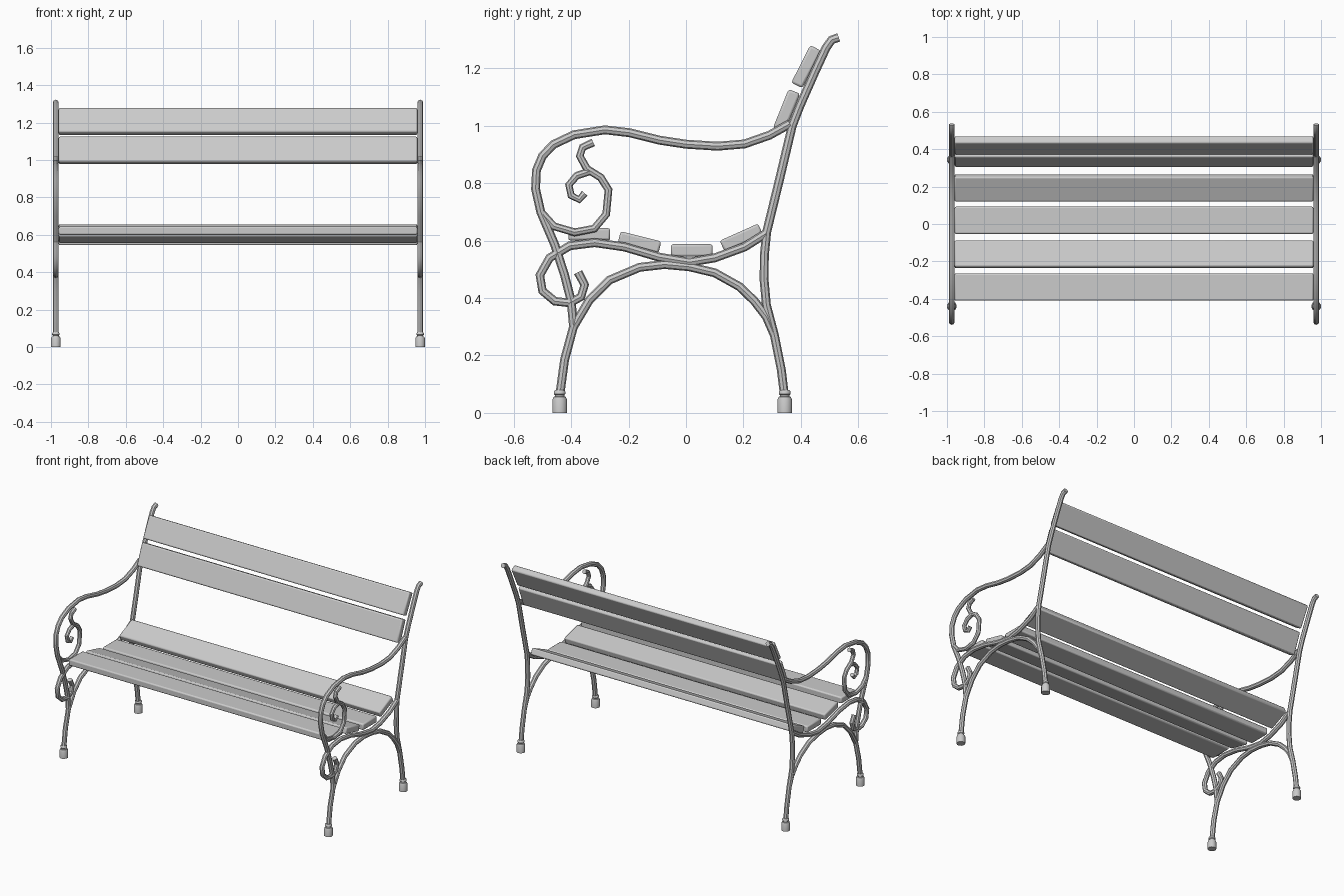
import bpy, math

if "Cube" in bpy.data.objects:
    bpy.data.objects.remove(bpy.data.objects["Cube"])

END_X = 0.974


def smooth(obj, angle=40):
    bpy.ops.object.select_all(action='DESELECT')
    obj.select_set(True)
    bpy.context.view_layer.objects.active = obj
    bpy.ops.object.shade_smooth_by_angle(angle=math.radians(angle))


def tube(name, x, pts, r=0.0155):
    """Round iron bar following (y, z) points in the plane of one bench end."""
    cu = bpy.data.curves.new(name, 'CURVE')
    cu.dimensions = '3D'
    cu.bevel_depth = r
    cu.bevel_resolution = 2
    cu.use_fill_caps = True
    sp = cu.splines.new('POLY')
    sp.points.add(len(pts) - 1)
    for p, (y, z) in zip(sp.points, pts):
        p.co = (x, y, z, 1)
    tmp = bpy.data.objects.new(name + "_path", cu)
    bpy.context.collection.objects.link(tmp)
    bpy.context.view_layer.update()
    me = bpy.data.meshes.new_from_object(tmp.evaluated_get(bpy.context.evaluated_depsgraph_get()))
    bpy.data.objects.remove(tmp)
    obj = bpy.data.objects.new(name, me)
    bpy.context.collection.objects.link(obj)
    smooth(obj)
    return obj


def lathe(name, x, y, profile, sides=12):
    """Turned part from (radius, z) rings, closed at both ends."""
    verts, faces = [], []
    for r, z in profile:
        for i in range(sides):
            a = 2 * math.pi * (i + 0.5) / sides
            verts.append((x + r * math.cos(a), y + r * math.sin(a), z))
    for k in range(len(profile) - 1):
        for i in range(sides):
            j = (i + 1) % sides
            faces.append((k * sides + i, k * sides + j, (k + 1) * sides + j, (k + 1) * sides + i))
    faces.append(tuple(reversed(range(sides))))
    faces.append(tuple(range((len(profile) - 1) * sides, len(profile) * sides)))
    me = bpy.data.meshes.new(name)
    me.from_pydata(verts, [], faces)
    obj = bpy.data.objects.new(name, me)
    bpy.context.collection.objects.link(obj)
    smooth(obj)


def slat(name, y, z, tilt):
    """Wooden plank running along x with softened edges."""
    bpy.ops.mesh.primitive_cube_add(size=1, location=(0, y, z),
                                    rotation=(math.radians(tilt), 0, 0))
    obj = bpy.context.object
    obj.name = name
    obj.scale = (1.918, 0.146, 0.043)
    bpy.ops.object.transform_apply(location=False, rotation=False, scale=True)
    b = obj.modifiers.new("soft_edges", 'BEVEL')
    b.width = 0.008
    b.segments = 2
    smooth(obj)


# Side profiles as (y, z)
back_post = [(.532, 1.308), (.507, 1.299), (.488, 1.272), (.45, 1.19), (.397, 1.07), (.37, 1.0),
             (.325, .81), (.281, .63), (.273, .55), (.272, .463), (.28, .376), (.308, .27),
             (.332, .15), (.343, .06)]
front_leg_arm = [(-.44, .06), (-.423, .185), (-.392, .3), (-.4, .39), (-.423, .48), (-.457, .585),
                 (-.506, .70), (-.524, .78), (-.521, .845), (-.5, .895), (-.462, .935), (-.39, .969),
                 (-.283, .986), (-.197, .976), (-.092, .95), (0, .936), (.11, .929), (.204, .937),
                 (.29, .967), (.362, 1.007)]
arm_scroll = [(-.506, .70), (-.46, .65), (-.388, .629), (-.32, .642), (-.278, .692), (-.27, .777),
              (-.297, .82), (-.345, .85), (-.37, .895), (-.36, .925), (-.323, .942)]
inner_scroll = [(-.335, .842), (-.381, .826), (-.408, .794), (-.4, .757), (-.372, .743), (-.353, .765)]
seat_rail = [(.279, .625), (.204, .578), (.1, .54), (.012, .525), (-.092, .542), (-.214, .578),
             (-.318, .593), (-.405, .582), (-.475, .54), (-.509, .48), (-.5, .425), (-.457, .389),
             (-.405, .383), (-.366, .404), (-.353, .446), (-.376, .49)]
arch = [(-.392, .3), (-.336, .394), (-.266, .463), (-.162, .507), (-.075, .517), (.012, .509),
        (.1, .488), (.186, .44), (.238, .39), (.28, .335), (.306, .275)]
foot = [(.0265, 0), (.0265, .045), (.022, .056), (.017, .057), (.017, .062), (.021, .066),
        (.021, .074), (.016, .08)]

# Two iron bench ends
for side, x in (("left", -END_X), ("right", END_X)):
    tube("back_post_" + side, x, back_post)
    tube("front_leg_and_armrest_" + side, x, front_leg_arm)
    tube("arm_scroll_" + side, x, arm_scroll, 0.014)
    tube("inner_scroll_" + side, x, inner_scroll, 0.0135)
    tube("seat_rail_" + side, x, seat_rail)
    tube("leg_arch_" + side, x, arch)
    lathe("front_foot_" + side, x, -.44, foot)
    lathe("rear_foot_" + side, x, .344, foot)

# Seat planks, then backrest planks
for i, (y, z, t) in enumerate([(-.337, .622, 0), (-.162, .594, -14), (.02, .566, 0), (.193, .61, 24)]):
    slat(f"seat_slat_{i + 1}", y, z, t)
slat("back_slat_lower", .35, 1.052, 68)
slat("back_slat_upper", .419, 1.206, 63)
